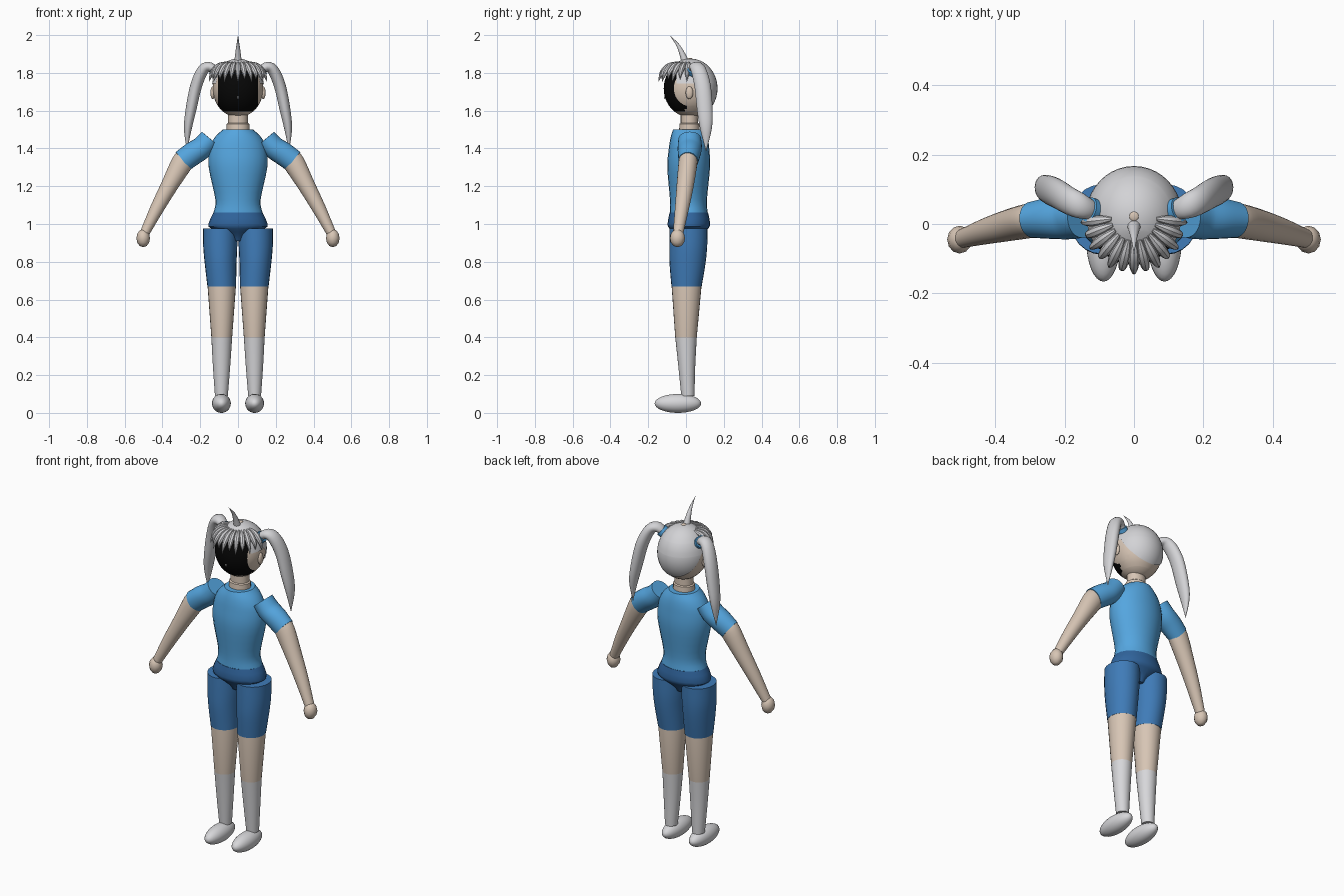
import bpy, bmesh, math
from mathutils import Vector

cube = bpy.data.objects.get("Cube")
if cube:
    bpy.data.objects.remove(cube)


def material(name, *rgb):
    m = bpy.data.materials.new(name)
    m.use_nodes = True
    m.diffuse_color = (*rgb, 1)
    m.node_tree.nodes["Principled BSDF"].inputs["Base Color"].default_value = (*rgb, 1)
    return m


SKIN = material("skin", .68, .56, .46)
HAIR = material("silver hair", .65, .65, .67)
SOCK = material("pale sock", .68, .68, .7)
SHIRT = material("sky blue shirt", .09, .38, .74)
SHORTS = material("blue shorts", .05, .2, .48)
WAIST = material("dark blue waist", .03, .13, .34)
FACE = material("black face", .002, .002, .002)
WHITE = material("white mark", .9, .9, .9)


def finish(name, bm, *mats):
    bmesh.ops.recalc_face_normals(bm, faces=bm.faces)
    mesh = bpy.data.meshes.new(name)
    bm.to_mesh(mesh)
    bm.free()
    for m in mats:
        mesh.materials.append(m)
    ob = bpy.data.objects.new(name, mesh)
    bpy.context.collection.objects.link(ob)
    bpy.ops.object.select_all(action="DESELECT")
    ob.select_set(True)
    bpy.context.view_layer.objects.active = ob
    bpy.ops.object.shade_smooth_by_angle(angle=math.radians(40))
    return ob


def ball_mesh(center, radii, segs=32):
    bm = bmesh.new()
    bmesh.ops.create_uvsphere(bm, u_segments=segs, v_segments=segs // 2, radius=1)
    for v in bm.verts:
        v.co = Vector(a * b + c for a, b, c in zip(v.co, radii, center))
    return bm


def ball(name, center, radii, mat, segs=32):
    return finish(name, ball_mesh(center, radii, segs), mat)


def cut(bm, co, no):
    bmesh.ops.bisect_plane(bm, geom=bm.verts[:] + bm.edges[:] + bm.faces[:],
                           plane_co=co, plane_no=no)


def spline(rings, steps):
    """Smooth interpolation through rings of x, y, z, radius, radius."""
    out = []
    for i in range(len(rings) - 1):
        a, b, c, d = (rings[max(0, min(len(rings) - 1, i + k))] for k in (-1, 0, 1, 2))
        for s in range(steps):
            t = s / steps
            out.append([q + t / 2 * (r - p + t * (2 * p - 5 * q + 4 * r - w
                        + t * (3 * (q - r) + w - p))) for p, q, r, w in zip(a, b, c, d)])
    return out + [rings[-1]]


def loft(name, rings, mat, steps=4, ref=None, segs=24, side=1):
    """Skin elliptical rings: level ones, or square to the path if ref is given."""
    rings = spline(rings, steps)
    pts = [Vector(r[:3]) for r in rings]
    bm, rows = bmesh.new(), []
    for i, (x, y, z, ru, rv) in enumerate(rings):
        u, v = Vector((1, 0, 0)), Vector((0, 1, 0))
        if ref:
            t = (pts[min(i + 1, len(pts) - 1)] - pts[max(i - 1, 0)]).normalized()
            v = Vector(ref)
            v = (v - t * v.dot(t)).normalized()
            u = v.cross(t)
        row = []
        for k in range(segs):
            a = math.tau * k / segs
            p = pts[i] + u * max(ru, .0005) * math.cos(a) + v * max(rv, .0005) * math.sin(a)
            row.append(bm.verts.new((p.x * side, p.y, p.z)))
        rows.append(row)
    for lo, hi in zip(rows, rows[1:]):
        for k in range(segs):
            n = (k + 1) % segs
            bm.faces.new((lo[k], lo[n], hi[n], hi[k]))
    bm.faces.new(rows[0])
    bm.faces.new(rows[-1])
    return finish(name, bm, mat)


# Torso, hips and neck
loft("shirt", [(0, .015, 1.06, .13, .1), (0, .013, 1.13, .12, .098), (0, .014, 1.3, .155, .113),
               (0, .016, 1.4, .15, .107), (0, .017, 1.46, .122, .098), (0, .017, 1.5, .08, .085)], SHIRT)
loft("waist", [(0, .015, 1.06, .13, .102), (0, .015, 1, .157, .113), (0, .015, .975, .14, .102),
               (0, .015, .94, .05, .07), (0, .015, .91, .035, .05)], WAIST, steps=2)
loft("neck", [(0, .018, 1.48, .06, .056), (0, .018, 1.53, .06, .052), (0, .018, 1.535, .052, .046),
              (0, .018, 1.61, .052, .046)], SKIN, steps=1)

# Head with the black face area cut into it
MID = Vector((0, .022, 1.718))
bm = ball_mesh(MID, (.134, .14, .153), 40)
for x in (-.105, .105):
    cut(bm, (x, 0, 0), (1, 0, 0))
cut(bm, (0, 0, 1.595), (0, 0, 1))
cut(bm, (0, 0, 1.83), (0, 0, 1))
for f in bm.faces:
    c = f.calc_center_median()
    f.material_index = int(c.y < 0 and abs(c.x) < .105 and 1.595 < c.z < 1.83)
finish("head", bm, SKIN, FACE)
ball("face_mark", (0, -.112, 1.67), (.004, .004, .008), WHITE, 12)

# Hair cap with a raised front and a nape that slopes down
bm = ball_mesh(MID, (.139, .145, .158), 40)
brow, nape = Vector((0, -.05, 1.745)), Vector((0, .05, 1.745))
slope = Vector((0, .85, .5))
cut(bm, brow, (0, 0, 1))
cut(bm, brow, (0, 1, 0))
cut(bm, nape, slope)
cut(bm, (0, 0, 1.815), (0, 0, 1))
bald = []
for f in bm.faces:
    c = f.calc_center_median()
    top = c.z > 1.815 or (c.z > brow.z and c.y > brow.y)
    if not (top or (c - nape).dot(slope) > 0):
        bald.append(f)
bmesh.ops.delete(bm, geom=bald, context="FACES")
finish("hair_cap", bm, HAIR)
ball("crown_spot", (0, .022, 1.874), (.014, .014, .005), SKIN, 16)

# Upright strand and fringe spikes
loft("top_strand", [(0, -.005, 1.86, .02, .02), (0, -.02, 1.9, .015, .015),
                    (0, -.045, 1.95, .008, .008), (0, -.088, 2, 0, 0)], HAIR, ref=(1, 0, 0), segs=12)
COUNT = 13
for i in range(COUNT):
    a = math.radians(-84 + 168 * i / (COUNT - 1))
    drop = .014 * (i % 2)
    path = []
    for out, z, r in ((.07, 1.855, .006), (.115, 1.835, .015), (.15, 1.8, .012), (.168 - drop, 1.752 + drop, 0)):
        path.append((out * .92 * math.sin(a), .022 - out * math.cos(a), z, r, r))
    loft(f"fringe_spike_{i + 1}", path, HAIR, ref=(math.cos(a), math.sin(a), 0), segs=8)

for side, s in (("left", 1), ("right", -1)):
    # Ear, bunch of hair and its tie
    ball(side + "_ear", (s * .134, .018, 1.695), (.012, .02, .034), SKIN, 16)
    loft(side + "_hair_bunch", [(.1, .035, 1.79, .016, .02), (.145, .048, 1.83, .025, .034),
         (.185, .066, 1.815, .03, .04), (.222, .088, 1.73, .031, .043), (.25, .1, 1.6, .028, .041),
         (.266, .106, 1.5, .02, .03), (.27, .106, 1.385, 0, 0)], HAIR, ref=(0, 1, 0), side=s)
    loft(side + "_hair_tie", [(.114, .036, 1.803, .032, .036), (.13, .042, 1.817, .032, .036)],
         SHIRT, steps=1, ref=(0, 1, 0), side=s)

    # Arm
    loft(side + "_sleeve", [(.148, .02, 1.452, .057, .06), (.19, .02, 1.405, .06, .064),
         (.24, .017, 1.372, .062, .06), (.294, .012, 1.332, .06, .052)],
         SHIRT, ref=(0, 1, 0), side=s)
    loft(side + "_arm", [(.27, .012, 1.36, .05, .046), (.297, .01, 1.322, .057, .05),
         (.365, -.005, 1.2, .045, .045), (.43, -.022, 1.08, .036, .037), (.495, -.042, .95, .025, .027)],
         SKIN, ref=(0, 1, 0), side=s)
    ball(side + "_hand", (s * .502, -.045, .925), (.036, .04, .048), SKIN, 12)

    # Leg and foot
    loft(side + "_shorts_leg", [(.094, .014, .975, .091, .1), (.094, .012, .88, .09, .1),
         (.092, .008, .79, .084, .095), (.086, .003, .67, .076, .08)], SHORTS, side=s)
    loft(side + "_leg", [(.086, .003, .68, .074, .078), (.086, .003, .67, .075, .079),
         (.086, 0, .4, .055, .057)], SKIN, steps=1, side=s)
    loft(side + "_sock", [(.086, 0, .4, .055, .057), (.087, .004, .25, .046, .045),
         (.088, .01, .09, .034, .035)], SOCK, side=s)
    ball(side + "_foot", (s * .088, -.043, .05), (.05, .123, .05), SOCK)
